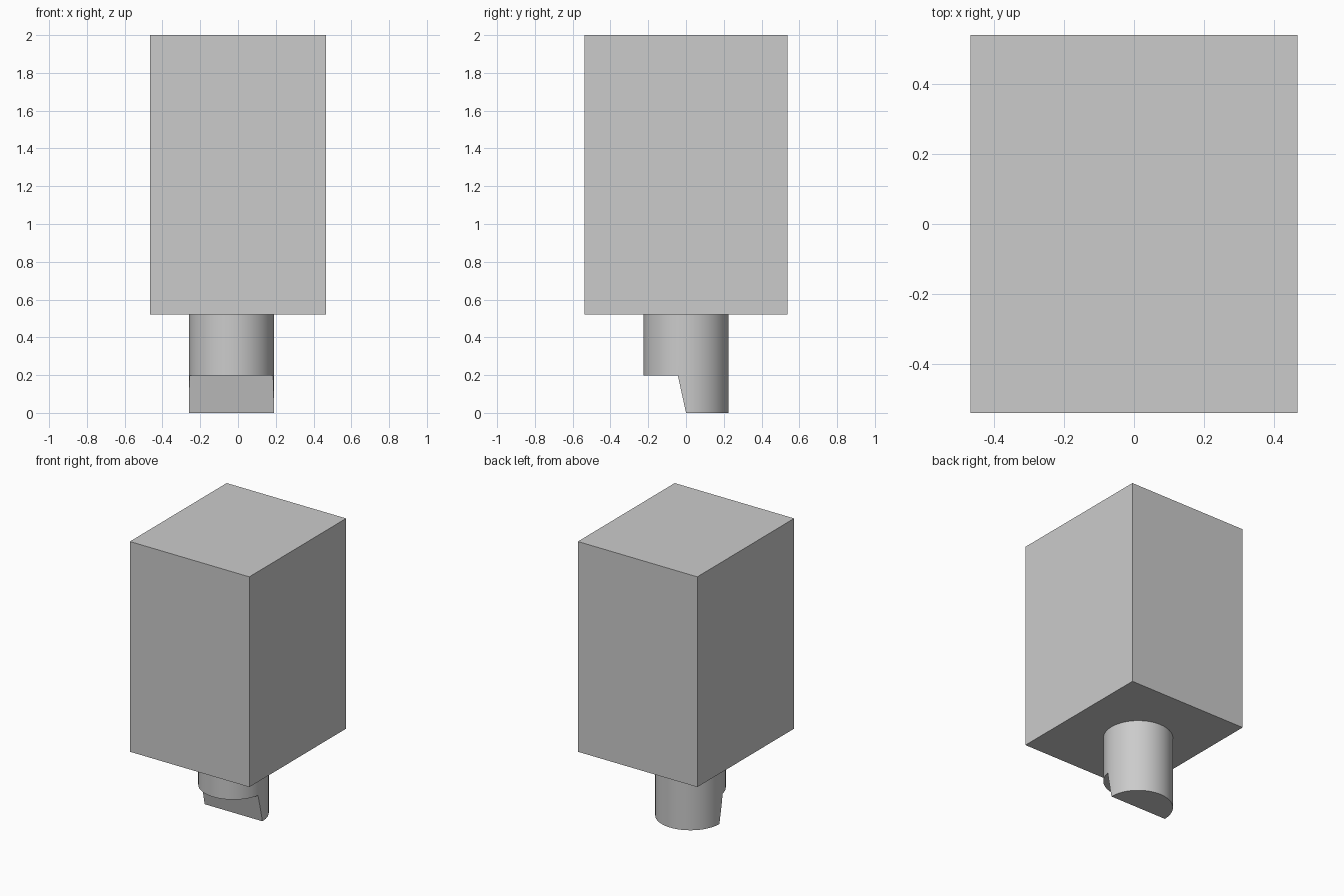
import bpy
import bmesh
import math
from mathutils import Vector

default = bpy.data.objects.get("Cube")
if default:
    bpy.data.objects.remove(default, do_unlink=True)

# Single grey material
grey = bpy.data.materials.new("plain_grey")
grey.use_nodes = True
colour = (0.6, 0.6, 0.6, 1)
grey.diffuse_color = colour
grey.node_tree.nodes["Principled BSDF"].inputs["Base Color"].default_value = colour


def add_object(name, bm):
    mesh = bpy.data.meshes.new(name)
    bmesh.ops.recalc_face_normals(bm, faces=bm.faces)
    bm.to_mesh(mesh)
    bm.free()
    mesh.materials.append(grey)
    obj = bpy.data.objects.new(name, mesh)
    bpy.context.collection.objects.link(obj)
    return obj


BODY_BOTTOM, TOP = 0.52, 2.0
STEM_X, STEM_R = -0.035, 0.225
NOTCH_TOP = 0.197

# Rectangular body
bm = bmesh.new()
bmesh.ops.create_cube(bm, size=1)
bmesh.ops.scale(bm, vec=(0.93, 1.077, TOP - BODY_BOTTOM), verts=bm.verts)
bmesh.ops.translate(bm, vec=(0, 0, (TOP + BODY_BOTTOM) / 2), verts=bm.verts)
add_object("body", bm)

# Round stem under the body
bm = bmesh.new()
bmesh.ops.create_cone(bm, cap_ends=True, segments=96, radius1=STEM_R,
                      radius2=STEM_R, depth=BODY_BOTTOM)
bmesh.ops.translate(bm, vec=(STEM_X, 0, BODY_BOTTOM / 2), verts=bm.verts)
stem = add_object("stem", bm)

# Wedge cutter: removes the front half of the stem tip, leaving a sloped face
bm = bmesh.new()
profile = [(-0.5, -0.1), (0.022, -0.1), (-0.043, NOTCH_TOP), (-0.5, NOTCH_TOP)]
face = bm.faces.new([bm.verts.new((-0.5, y, z)) for y, z in profile])
side = bmesh.ops.extrude_face_region(bm, geom=[face])
bmesh.ops.translate(bm, vec=Vector((1, 0, 0)),
                    verts=[v for v in side["geom"] if isinstance(v, bmesh.types.BMVert)])
cutter = add_object("notch_cutter", bm)
cutter.hide_render = True

# Apply the notch, then drop the cutter
cut = stem.modifiers.new("notch", "BOOLEAN")
cut.operation = "DIFFERENCE"
cut.solver = "EXACT"
cut.object = cutter
bpy.ops.object.select_all(action="DESELECT")
stem.select_set(True)
bpy.context.view_layer.objects.active = stem
bpy.ops.object.modifier_apply(modifier=cut.name)
bpy.data.objects.remove(cutter, do_unlink=True)
bpy.ops.object.shade_smooth_by_angle(angle=math.radians(30))
